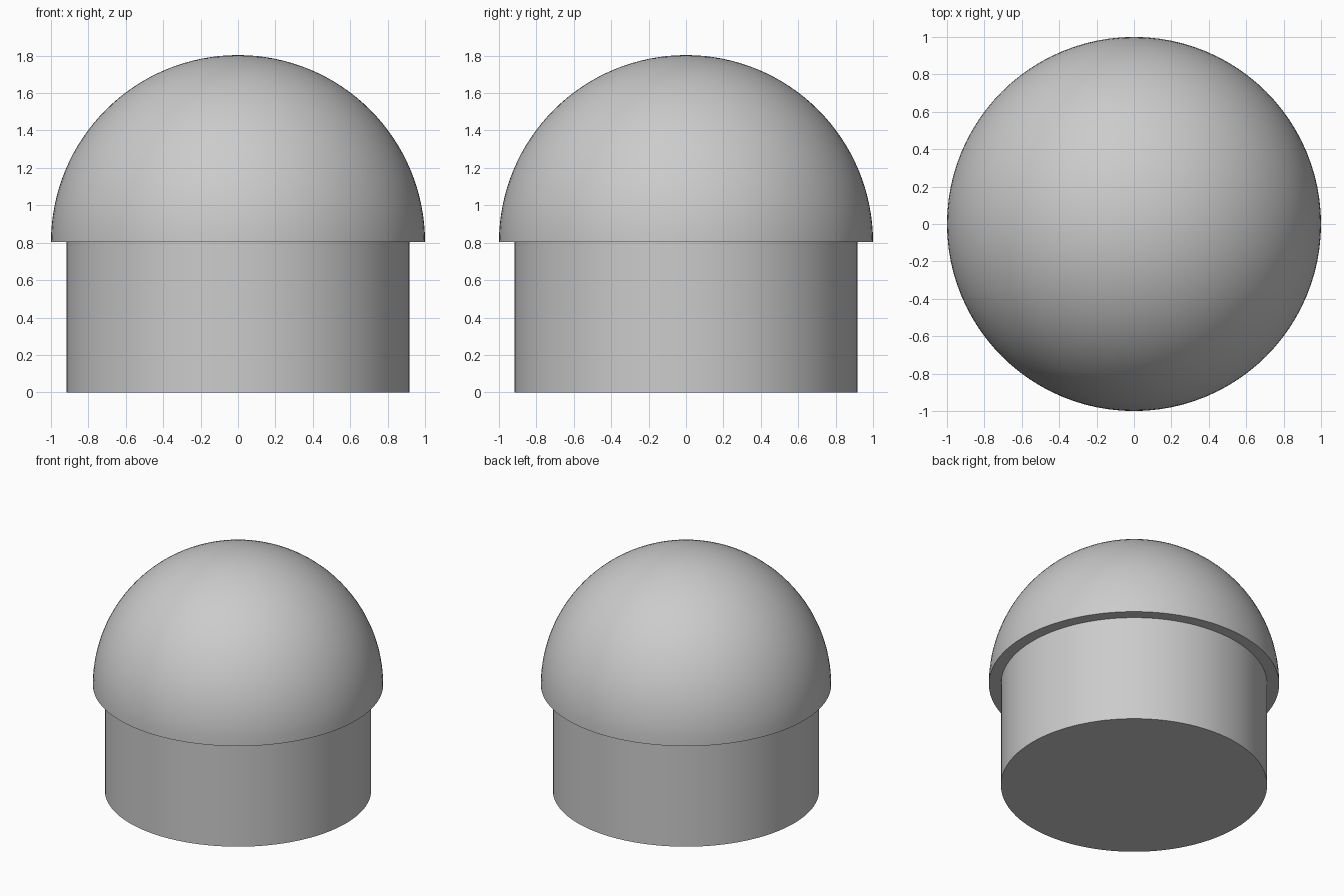
import bpy
import bmesh
import math

default = bpy.data.objects.get("Cube")
if default:
    bpy.data.objects.remove(default, do_unlink=True)

SEGMENTS = 96
RINGS = 32
BASE_RADIUS, BASE_HEIGHT = 0.917, 0.803
DOME_RADIUS = 1.0

grey = bpy.data.materials.new("plain grey")
grey.use_nodes = True
colour = (0.6, 0.6, 0.6, 1)
grey.diffuse_color = colour
grey.node_tree.nodes["Principled BSDF"].inputs["Base Color"].default_value = colour


def lathe(name, profile):
    """Revolve an (radius, height) profile around z, closing it at the axis."""
    bm = bmesh.new()
    verts = [bm.verts.new((r, 0, z)) for r, z in profile]
    edges = [bm.edges.new(pair) for pair in zip(verts, verts[1:])]
    bmesh.ops.spin(bm, geom=verts + edges, cent=(0, 0, 0), axis=(0, 0, 1),
                   angle=math.tau, steps=SEGMENTS)
    bmesh.ops.remove_doubles(bm, verts=bm.verts, dist=0.0001)
    bmesh.ops.recalc_face_normals(bm, faces=bm.faces)
    mesh = bpy.data.meshes.new(name)
    bm.to_mesh(mesh)
    bm.free()
    mesh.materials.append(grey)
    obj = bpy.data.objects.new(name, mesh)
    bpy.context.collection.objects.link(obj)
    bpy.ops.object.select_all(action="DESELECT")
    obj.select_set(True)
    bpy.context.view_layer.objects.active = obj
    bpy.ops.object.shade_smooth_by_angle(angle=math.radians(30))
    return obj


# Cylindrical base
lathe("base_drum", [(0, 0), (BASE_RADIUS, 0),
                    (BASE_RADIUS, BASE_HEIGHT), (0, BASE_HEIGHT)])

# Overhanging hemispherical dome with a flat underside
arc = [math.pi / 2 * i / RINGS for i in range(RINGS)]
dome = [(DOME_RADIUS * math.cos(a), BASE_HEIGHT + DOME_RADIUS * math.sin(a))
        for a in arc]
lathe("dome_roof", [(0, BASE_HEIGHT)] + dome + [(0, BASE_HEIGHT + DOME_RADIUS)])
